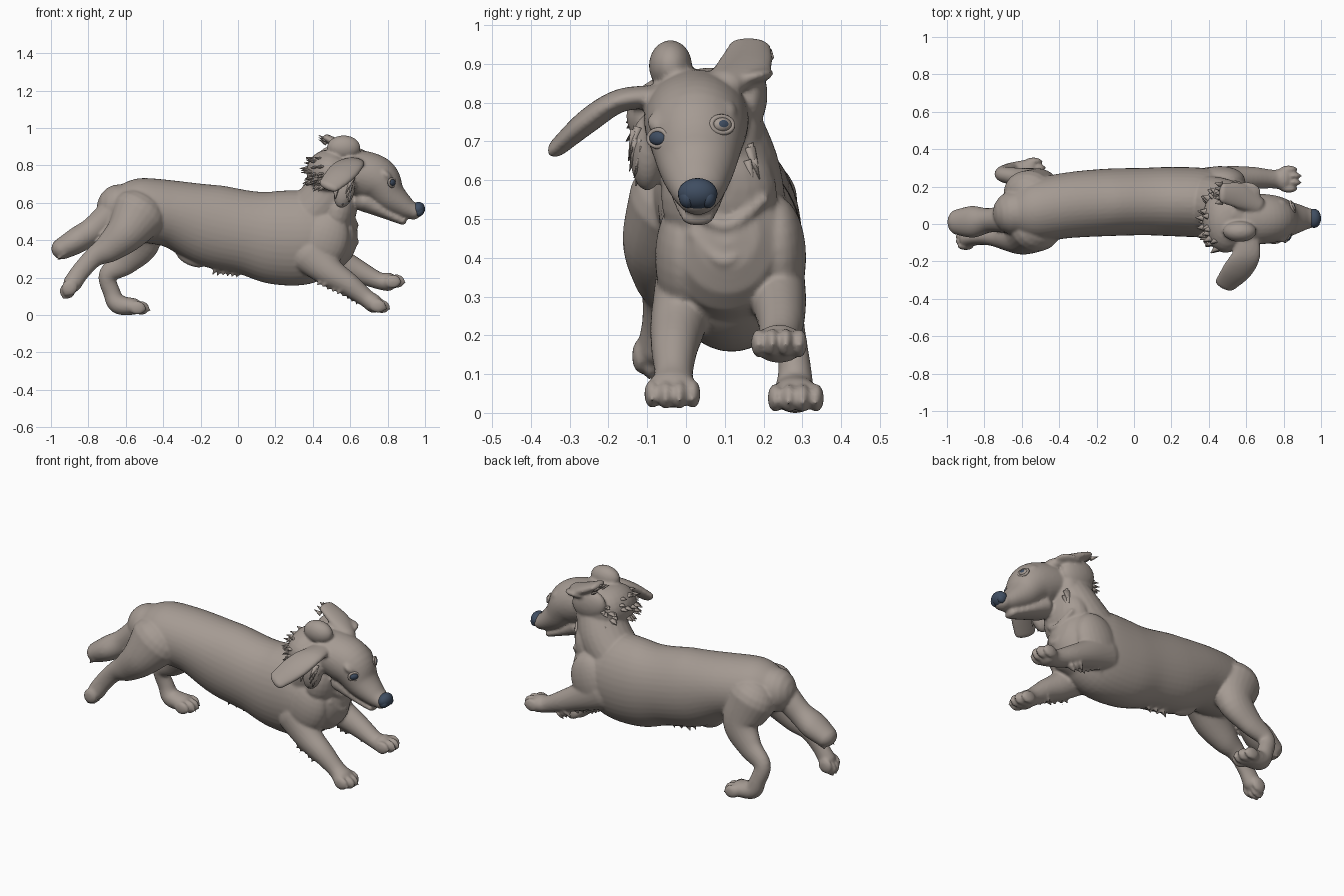
import bpy, bmesh, math, random
from mathutils import Vector, Matrix, Euler

if "Cube" in bpy.data.objects:
    bpy.data.objects.remove(bpy.data.objects["Cube"])

random.seed(4)


def material(name, rgb):
    m = bpy.data.materials.new(name)
    m.diffuse_color = (*rgb, 1)
    m.use_nodes = True
    m.node_tree.nodes["Principled BSDF"].inputs["Base Color"].default_value = m.diffuse_color
    return m


COAT = material("warm grey coat", (0.375, 0.325, 0.29))
DARK = material("dark slate", (0.05, 0.075, 0.12))


def finish(bm, name, mat):
    bmesh.ops.recalc_face_normals(bm, faces=bm.faces)
    for f in bm.faces:
        f.smooth = True
    me = bpy.data.meshes.new(name)
    bm.to_mesh(me)
    bm.free()
    me.materials.append(mat)
    ob = bpy.data.objects.new(name, me)
    bpy.context.collection.objects.link(ob)
    return ob


def blob(bm, loc, radii, rot=(0, 0, 0)):
    """Ellipsoid, rotation in degrees."""
    e = Euler([math.radians(a) for a in rot])
    bmesh.ops.create_uvsphere(bm, u_segments=24, v_segments=14, radius=1,
                              matrix=Matrix.LocRotScale(Vector(loc), e, Vector(radii)))


def spline(pts, steps=6):
    """Catmull-Rom through points of any dimension."""
    out = []
    for i in range(len(pts) - 1):
        p0, p1, p2, p3 = (pts[max(0, min(len(pts) - 1, i + k))] for k in (-1, 0, 1, 2))
        for s in range(steps):
            t = s / steps
            out.append([0.5 * (2 * b + (c - a) * t + (2 * a - 5 * b + 4 * c - d) * t * t
                               + (3 * b - a - 3 * c + d) * t ** 3)
                        for a, b, c, d in zip(p0, p1, p2, p3)])
    out.append(list(pts[-1]))
    return out


def limb(bm, pts, side=(0, 1, 0), n=24):
    """Round-ended loft through (x, y, z, half width, half height)."""
    path = spline(pts)
    pos = [Vector(p[:3]) for p in path]
    tan = [(pos[min(i + 1, len(pos) - 1)] - pos[max(i - 1, 0)]).normalized()
           for i in range(len(pos))]
    sections = [(pos[i], tan[i], path[i][3], path[i][4]) for i in range(len(pos))]

    def cap(sec, sign):
        p, t, w, h = sec
        return [(p + t * sign * min(w, h) * math.sin(a), t, w * math.cos(a), h * math.cos(a))
                for a in (0.35, 0.7, 1.05, 1.4)]
    sections = cap(sections[0], -1)[::-1] + sections + cap(sections[-1], 1)
    rings = []
    for p, t, w, h in sections:
        s = Vector(side)
        s = (s - t * s.dot(t)).normalized()
        u = t.cross(s)
        rings.append([bm.verts.new(p + s * w * math.cos(2 * math.pi * k / n)
                                   + u * h * math.sin(2 * math.pi * k / n)) for k in range(n)])
    for a, b in zip(rings, rings[1:]):
        for k in range(n):
            bm.faces.new((a[k], a[(k + 1) % n], b[(k + 1) % n], b[k]))
    bm.faces.new(rings[0])
    bm.faces.new(rings[-1])


def cone(bm, base, direction, r, length, flat=0.6):
    d = Vector(direction).normalized()
    m = Matrix.Translation(Vector(base) + d * length / 2) @ \
        d.to_track_quat('Z', 'Y').to_matrix().to_4x4() @ Matrix.Diagonal((r, r * flat, length, 1))
    bmesh.ops.create_cone(bm, cap_ends=True, segments=8, radius1=1, radius2=0.08, depth=1, matrix=m)


body = bmesh.new()


def toes(loc, pitch, spread=0.035, r=0.037):
    """Four toes; pitch turns the paw in the xz plane."""
    f = Vector((math.cos(pitch), 0, math.sin(pitch)))
    for i in range(4):
        k = i - 1.5
        c = Vector(loc) + Vector((0, k * spread, 0)) + f * (0.012 if abs(k) < 1 else -0.008)
        blob(body, c, (0.045, 0.020, r), (0, -math.degrees(pitch), 0))
        cone(body, c + f * 0.03, f - Vector((0, 0, 0.5)), 0.014, 0.03, 0.9)


# torso, neck, throat
limb(body, [(-0.635, .06, .575, .12, .125), (-0.54, .07, .565, .165, .168), (-0.35, .10, .54, .175, .18),
            (-0.15, .115, .48, .18, .22), (0.05, .12, .44, .18, .225), (0.2, .12, .415, .185, .25),
            (0.36, .115, .415, .185, .25), (0.47, .11, .435, .17, .20)], n=40)
limb(body, [(.38, .11, .52, .15, .14), (.48, .09, .63, .15, .14), (.54, .05, .77, .13, .12)])
blob(body, (.535, .085, .56), (.10, .15, .17), (0, 12, 0))
# shoulders, belly details
for y in (-.005, .235):
    blob(body, (.46, y, .40), (.13, .075, .16), (0, 20, 0))
blob(body, (-.25, .11, .31), (.09, .035, .045), (0, 25, 0))
# loose chest folds
for z, x, w in ((.50, .628, .10), (.41, .63, .08)):
    limb(body, [(x - .03, .10 - w, z + .05, .015, .015), (x, .10, z - .02, .018, .018),
                (x - .03, .10 + w, z + .05, .015, .015)], side=(0, 0, 1), n=12)
# head, muzzle, lower jaw
limb(body, [(.52, .03, .765, .12, .11), (.63, .027, .762, .135, .122), (.74, .027, .722, .128, .125),
            (.815, .028, .635, .10, .088), (.89, .03, .578, .072, .06), (.937, .03, .555, .054, .045)], n=32)
limb(body, [(.68, .03, .61, .085, .06), (.80, .03, .54, .06, .03), (.88, .03, .503, .042, .021)])
for y, z in ((-.065, .75), (.095, .78)):
    blob(body, (.79, y, z), (.04, .035, .022), (0, 40, 0))
# crown lump, neck ruff, side hair
blob(body, (.565, -.04, .895), (.09, .056, .066))
blob(body, (.49, .02, .765), (.125, .175, .12), (0, 10, 0))
blob(body, (.57, -.10, .67), (.055, .045, .10), (0, 15, 0))
blob(body, (.56, .145, .72), (.06, .05, .11), (0, 15, 0))
# ears: one streaming sideways, one folded and flipped upward
limb(body, [(.61, -.08, .815, .06, .03), (.60, -.17, .805, .075, .03), (.55, -.25, .755, .08, .032),
            (.485, -.325, .69, .06, .024)], side=(1, 0, 0))
limb(body, [(.66, .10, .85, .05, .035), (.57, .15, .895, .07, .03), (.475, .165, .945, .055, .022)])
blob(body, (.60, .165, .865), (.08, .062, .022), (12, 0, 0))
blob(body, (.53, .165, .82), (.11, .045, .085), (0, 15, 0))

# front legs
limb(body, [(.38, .0, .33, .08, .11), (.49, -.02, .23, .072, .08), (.59, -.03, .165, .06, .062),
            (.68, -.032, .095, .05, .048), (.725, -.035, .062, .068, .05)])
toes((.755, -.035, .048), -.15)
limb(body, [(.40, .235, .36, .07, .11), (.53, .24, .29, .07, .08), (.64, .245, .235, .06, .062),
            (.75, .24, .185, .05, .046), (.80, .24, .178, .066, .05)])
toes((.835, .24, .18), .05)
# hind leg on the ground
limb(body, [(-.56, .17, .54, .12, .14), (-.52, .215, .40, .085, .11), (-.60, .245, .29, .055, .075),
            (-.695, .265, .215, .042, .05), (-.675, .28, .12, .042, .046), (-.64, .28, .058, .052, .052),
            (-.56, .283, .046, .064, .045)])
toes((-.53, .283, .038), -.05)
# hind leg stretched back
limb(body, [(-.53, -.03, .54, .12, .15), (-.60, -.065, .44, .10, .11), (-.69, -.07, .36, .07, .08),
            (-.77, -.07, .31, .045, .055), (-.84, -.075, .235, .038, .05), (-.885, -.08, .17, .046, .05)])
toes((-.905, -.08, .14), -2.15, .026, .042)
# tail
limb(body, [(-.66, .03, .56, .08, .08), (-.77, .02, .46, .065, .07), (-.86, .012, .40, .085, .07),
            (-.94, .01, .355, .070, .058)])
# body hair: leg feathering, tail and belly tufts
for y, dz in ((-.03, 0), (.245, .075)):
    for i in range(9):
        t = i / 8
        cone(body, (.46 + .2 * t, y + random.uniform(-.03, .03), .20 - .11 * t + dz),
             (-.55, 0, -.6), .026, .07 - .02 * t, .6)
for i in range(8):
    cone(body, (-.84 - i * .012, .01 + random.uniform(-.05, .05), .36 - i * .004),
         (-.7, 0, -.6), .026, .07, .5)
for i in range(6):
    cone(body, (-.12 + i * .025, .10 + .02 * (i % 2), .245 - i * .003), (-.5, 0, -1), .02, .045, .7)

dog = finish(body, "body", COAT)
re = dog.modifiers.new("blend", 'REMESH')
re.mode = 'VOXEL'
re.voxel_size = 0.008
re.use_smooth_shade = True
sm = dog.modifiers.new("soften", 'SMOOTH')
sm.factor = 0.5
sm.iterations = 5

# shaggy tufts on ruff, neck sides and ear tip
fur = bmesh.new()
for i in range(44):
    a = random.uniform(-1.4, 1.4)
    e = random.uniform(-.8, .8)
    d = Vector((-math.cos(a) * math.cos(e), math.sin(a) * math.cos(e), math.sin(e)))
    base = Vector((.49 + d.x * .10, .02 + d.y * .145, .765 + d.z * .095))
    cone(fur, base, d * .6 + Vector((-.5, 0, -.25)), .03, random.uniform(.05, .07), .5)
for y, s in ((-.115, -1), (.165, 1)):
    for i in range(9):
        cone(fur, (random.uniform(.52, .61), y + random.uniform(-.01, .01), random.uniform(.64, .74)),
             (random.uniform(-.4, .2), .3 * s, -1), .026, .085, .5)
for i in range(5):
    cone(fur, (.47, .12 + i * .022, .94 - .012 * abs(i - 2)), (-.7, (i - 2) * .1, .4), .02, .045, .5)
finish(fur, "fur_tufts", COAT)

# nose with lobes
nose = bmesh.new()
blob(nose, (.962, .03, .565), (.037, .051, .041), (0, 25, 0))
for s in (-1, 1):
    blob(nose, (.966, .03 + s * .026, .555), (.027, .022, .027))
finish(nose, "nose", DARK)

# eyes set on the face surface, with ring-shaped lids
dog_eval = dog.evaluated_get(bpy.context.evaluated_depsgraph_get())
for name, y, z, dark in (("right_eye", -.072, .708, True), ("left_eye", .093, .743, False)):
    ok, hit, nrm, _ = dog_eval.ray_cast(Vector((2, y, z)), Vector((-1, 0, 0)))
    if not ok:
        hit, nrm = Vector((.82, y, z)), Vector((1, 0, 0))
    nrm = (nrm.normalized() + Vector((.6, 0, 0))).normalized()
    frame = Matrix.Translation(hit) @ nrm.to_track_quat('Z', 'Y').to_matrix().to_4x4()
    ball = bmesh.new()
    bmesh.ops.create_uvsphere(ball, u_segments=20, v_segments=12, radius=1,
                              matrix=frame @ Matrix.Diagonal((.026, .019, .015, 1)))
    eye = finish(ball, name, DARK if dark else COAT)
    if not dark:
        # dark pupil on the pale eye
        eye.data.materials.append(DARK)
        for p in eye.data.polygons:
            if (p.center - hit).normalized().dot(nrm) > .8:
                p.material_index = 1
    lid, n, m = bmesh.new(), 28, 8
    ring = [[lid.verts.new(frame @ Vector((math.cos(a) * (.029 + .007 * math.cos(b)),
                                           math.sin(a) * (.021 + .007 * math.cos(b)),
                                           .007 * math.sin(b))))
             for b in (math.tau * j / m for j in range(m))] for a in (math.tau * k / n for k in range(n))]
    for k in range(n):
        for j in range(m):
            a, b = ring[k], ring[(k + 1) % n]
            lid.faces.new((a[j], b[j], b[(j + 1) % m], a[(j + 1) % m]))
    finish(lid, name + "_lid", COAT)
